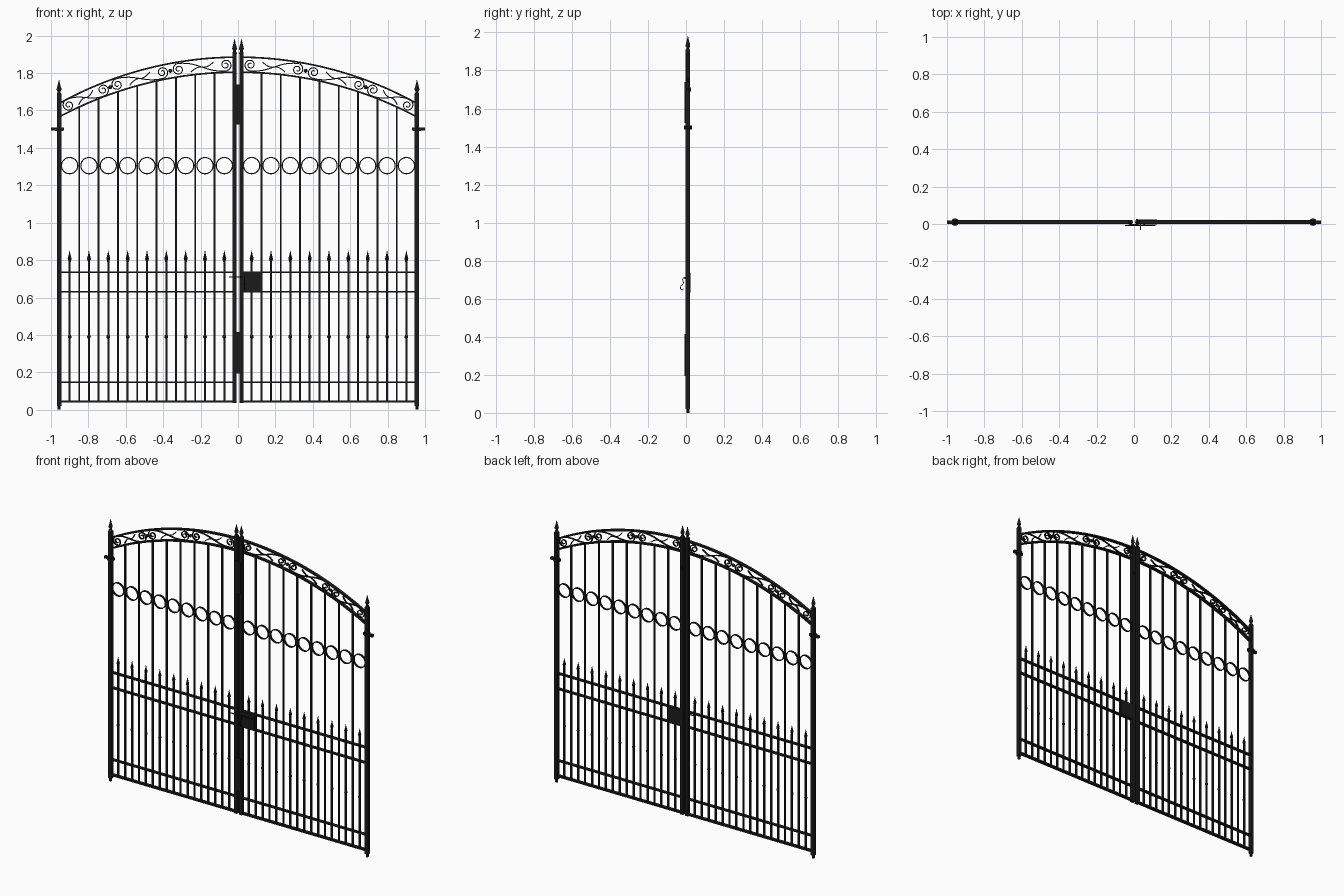
import bpy, bmesh, math
from mathutils import Vector, Matrix

if "Cube" in bpy.data.objects:
    bpy.data.objects.remove(bpy.data.objects["Cube"])

Y = 0.01            # centre plane of the gate
PITCH = 0.1034      # spacing of the bars
RINGS_X = [0.073 + PITCH * i for i in range(9)]
BARS_X = [0.125 + PITCH * i for i in range(8)]

black = bpy.data.materials.new("black_iron")
black.diffuse_color = (0.011, 0.011, 0.012, 1)
black.use_nodes = True
black.node_tree.nodes["Principled BSDF"].inputs["Base Color"].default_value = black.diffuse_color


def upper(x):
    return 1.885 - 1.97 + math.sqrt(1.97 ** 2 - x * x)


def lower(x):
    return 1.805 - 2.03 + math.sqrt(2.03 ** 2 - x * x)


def finish(bm, name, mirror=True, smooth=False):
    bmesh.ops.recalc_face_normals(bm, faces=bm.faces[:])
    me = bpy.data.meshes.new(name)
    bm.to_mesh(me)
    bm.free()
    me.materials.append(black)
    ob = bpy.data.objects.new(name, me)
    bpy.context.collection.objects.link(ob)
    if mirror:
        m = ob.modifiers.new("mirror", 'MIRROR')
        m.use_mirror_merge = False
    if smooth:
        for o in bpy.context.selected_objects:
            o.select_set(False)
        ob.select_set(True)
        bpy.context.view_layer.objects.active = ob
        bpy.ops.object.shade_smooth_by_angle(angle=math.radians(40))
    return ob


def box(bm, x0, x1, y0, y1, z0, z1):
    mat = Matrix.Translation(((x0 + x1) / 2, (y0 + y1) / 2, (z0 + z1) / 2)) \
        @ Matrix.Diagonal((x1 - x0, y1 - y0, z1 - z0, 1))
    bmesh.ops.create_cube(bm, size=1, matrix=mat)


def lathe(bm, x, z, profile, n=10):
    """Closed turned solid; profile is (radius, height) from bottom to top."""
    rows = [[bm.verts.new((x + r * math.cos(2 * math.pi * k / n),
                           Y + r * math.sin(2 * math.pi * k / n), z + h))
             for k in range(n)] for r, h in profile]
    for a, b in zip(rows, rows[1:]):
        for k in range(n):
            bm.faces.new((a[k], a[(k + 1) % n], b[(k + 1) % n], b[k]))
    bm.faces.new(rows[0])
    bm.faces.new(rows[-1])


def ribbon(bm, pts, w, d, closed=False, place=lambda a, b, t: (a, Y + t, b)):
    """Sweep a w x d rectangle along a flat path."""
    pts = [Vector(p) for p in pts]
    n = len(pts)
    rows = []
    for i, p in enumerate(pts):
        nxt = pts[(i + 1) % n] if closed else pts[min(i + 1, n - 1)]
        prv = pts[i - 1] if closed else pts[max(i - 1, 0)]
        t = (nxt - prv).normalized()
        nv = Vector((-t.y, t.x)) * w / 2
        rows.append([bm.verts.new(place(*(p + nv * s), q * d / 2))
                     for s, q in ((1, 1), (1, -1), (-1, -1), (-1, 1))])
    for i in range(n if closed else n - 1):
        a, b = rows[i], rows[(i + 1) % n]
        for k in range(4):
            bm.faces.new((a[k], a[(k + 1) % 4], b[(k + 1) % 4], b[k]))
    if not closed:
        bm.faces.new(rows[0])
        bm.faces.new(rows[-1])


def bezier(a, b, c, d, n=12):
    a, b, c, d = map(Vector, (a, b, c, d))
    return [a * (1 - t) ** 3 + 3 * b * t * (1 - t) ** 2 + 3 * c * t * t * (1 - t) + d * t ** 3
            for t in (i / n for i in range(1, n))]


# posts
bm = bmesh.new()
box(bm, 0.945, 0.969, Y - 0.012, Y + 0.012, 0.02, 1.685)
finish(bm, "outer_posts")
bm = bmesh.new()
lathe(bm, 0.957, 0, [(0.009, 0), (0.009, 0.025)])
finish(bm, "post_pegs")
bm = bmesh.new()
box(bm, 0.007, 0.030, Y - 0.012, Y + 0.012, 0.035, 1.905)
finish(bm, "meeting_posts")

# post finials
SPEAR = [(0.012, 0), (0.012, 0.006), (0.007, 0.012), (0.008, 0.018), (0.013, 0.026),
         (0.012, 0.034), (0.006, 0.055), (0.001, 0.078)]
bm = bmesh.new()
lathe(bm, 0.957, 1.685, SPEAR)
lathe(bm, 0.0185, 1.903, SPEAR)
finish(bm, "post_finials", smooth=True)

# hinges
bm = bmesh.new()
lathe(bm, 0.957, 1.49, [(0.021, 0), (0.021, 0.02)], 8)
box(bm, 0.93, 1.0, Y - 0.009, Y + 0.009, 1.492, 1.508)
finish(bm, "hinges")

# flat rails
bm = bmesh.new()
for z, h in ((0.045, 0.011), (0.148, 0.008), (0.632, 0.008), (0.735, 0.008)):
    box(bm, 0.028, 0.947, Y - 0.011, Y + 0.011, z - h / 2, z + h / 2)
finish(bm, "rails")

# arched top bands
bm = bmesh.new()
for f in (upper, lower):
    xs = [0.025 + 0.925 * i / 28 for i in range(29)]
    ribbon(bm, [(x, f(x)) for x in xs], 0.009, 0.022)
finish(bm, "arch_bands", smooth=True)

# long bars up to the arch
bm = bmesh.new()
for x in BARS_X:
    box(bm, x - 0.005, x + 0.005, Y - 0.005, Y + 0.005, 0.045, lower(x))
finish(bm, "long_bars")

# short bars
bm = bmesh.new()
for x in RINGS_X:
    box(bm, x - 0.0055, x + 0.0055, Y - 0.0055, Y + 0.0055, 0.045, 0.795)
finish(bm, "short_bars")

# spear tips and knuckles on the short bars
bm = bmesh.new()
for x in RINGS_X:
    lathe(bm, x, 0.79, [(0.006, 0), (0.007, 0.008), (0.0105, 0.016), (0.009, 0.024),
                        (0.004, 0.042), (0.001, 0.06)], 8)
    lathe(bm, x, 0.379, [(0.004, 0), (0.009, 0.006), (0.010, 0.011), (0.009, 0.016),
                         (0.004, 0.022)], 8)
finish(bm, "spear_tips", smooth=True)

# row of rings
bm = bmesh.new()
for x in RINGS_X:
    ribbon(bm, [(x + 0.0435 * math.cos(a), 1.305 + 0.0435 * math.sin(a))
                for a in (2 * math.pi * k / 28 for k in range(28))], 0.006, 0.012, True)
finish(bm, "rings", smooth=True)

# S-shaped scrolls in the arch
R = 0.032
bm = bmesh.new()
balls = bmesh.new()
ENDS = [(0.066, 0.318), (0.405, 0.645), (0.722, 0.906)]
for x0, x1 in ENDS:
    a = Vector((x0, (upper(x0) + lower(x0)) / 2))
    b = Vector((x1, (upper(x1) + lower(x1)) / 2))
    L = (b - a).length
    u = (b - a) / L
    v = Vector((-u.y, u.x))
    spiral = []
    for k in range(29):
        f = k / 28
        ang = -math.pi / 2 - (1 - f) * 3.2 * math.pi
        r = 0.007 + (R - 0.007) * f
        spiral.append(Vector((r * math.cos(ang), r * math.sin(ang))))
    other = [Vector((L, 0)) - p for p in reversed(spiral)]
    mid = bezier((0, -R), (L * 0.45, -R), (L * 0.55, R), (L, R))
    fork = [Vector((L * 0.5, 0))] + bezier((L * 0.5, 0), (L * 0.6, 0.008),
                                           (L * 0.7, -0.012), (L * 0.78, -0.026), 8)
    fork2 = [Vector((L, 0)) - p for p in fork]
    for path in (spiral + mid + other, fork, fork2):
        ribbon(bm, [a + u * p.x + v * p.y for p in path], 0.0055, 0.010)
for x in (0.3615, 0.6835):
    z = (upper(x) + lower(x)) / 2
    bmesh.ops.create_icosphere(balls, subdivisions=2, radius=0.011,
                               matrix=Matrix.Translation((x, Y, z)))
finish(bm, "scrolls", smooth=True)
finish(balls, "scroll_balls", smooth=True)

# cover plates between the two leaves
bm = bmesh.new()
for z0, z1 in ((1.525, 1.74), (0.195, 0.415)):
    box(bm, -0.024, 0.024, -0.007, -0.001, z0, z1)
box(bm, 0.012, 0.024, 0.02, 0.027, 1.69, 1.71)
finish(bm, "cover_plates", mirror=False)

# lock case, latch bar and curled handle
bm = bmesh.new()
box(bm, 0.026, 0.122, -0.003, 0.023, 0.632, 0.735)
finish(bm, "lock_case", mirror=False)
bm = bmesh.new()
box(bm, -0.048, 0.115, -0.011, -0.006, 0.706, 0.711)
box(bm, 0.05, 0.06, -0.008, 0.0, 0.703, 0.714)
finish(bm, "latch_bar", mirror=False)
bm = bmesh.new()
ribbon(bm, [(0.0, 0.708), (-0.014, 0.711), (-0.018, 0.70), (-0.013, 0.686), (-0.018, 0.674),
            (-0.028, 0.667), (-0.029, 0.653), (-0.02, 0.645), (-0.013, 0.653)],
       0.004, 0.006, place=lambda a, b, t: (0.035 + t, a, b))
finish(bm, "handle", mirror=False, smooth=True)
